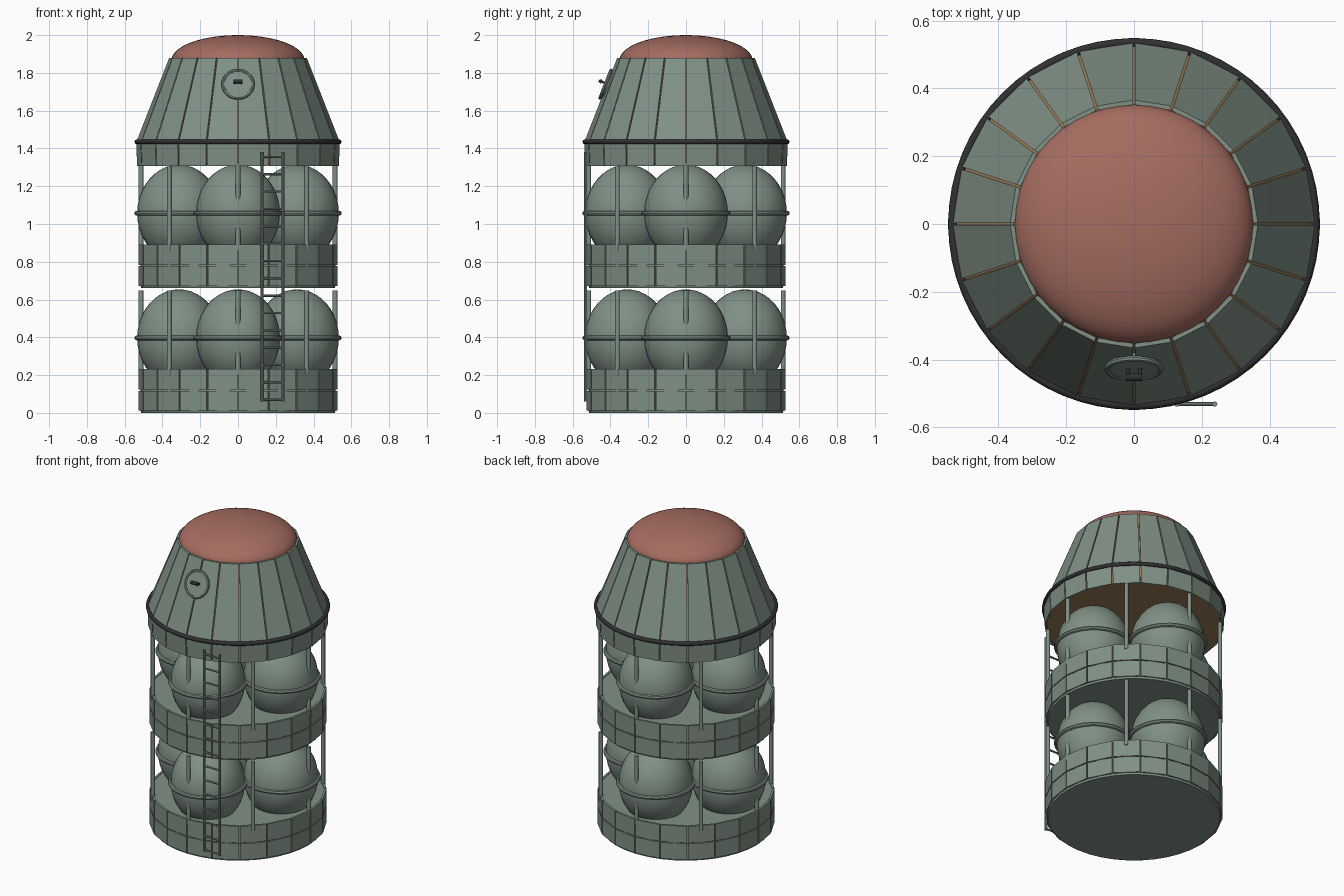
import bpy, bmesh, math
from mathutils import Matrix, Vector

if "Cube" in bpy.data.objects:
    bpy.data.objects.remove(bpy.data.objects["Cube"])

N = 20  # panels around the hull


def mat(name, rgb):
    m = bpy.data.materials.new(name)
    m.diffuse_color = (*rgb, 1)
    m.use_nodes = True
    m.node_tree.nodes["Principled BSDF"].inputs["Base Color"].default_value = m.diffuse_color
    return m


GREEN = mat("grey green", (0.216, 0.283, 0.238))
RED = mat("dull red", (0.376, 0.15, 0.117))
BROWN = mat("brown", (0.33, 0.2, 0.098))
BLACK = mat("near black", (0.03, 0.03, 0.03))


def make(name, bm, material, smooth=False):
    bmesh.ops.recalc_face_normals(bm, faces=bm.faces)
    me = bpy.data.meshes.new(name)
    bm.to_mesh(me)
    bm.free()
    me.materials.append(material)
    ob = bpy.data.objects.new(name, me)
    bpy.context.collection.objects.link(ob)
    if smooth:
        bpy.ops.object.select_all(action='DESELECT')
        bpy.context.view_layer.objects.active = ob
        ob.select_set(True)
        bpy.ops.object.shade_smooth_by_angle(angle=math.radians(40))
    return ob


def lathe(bm, profile, n, mtx=Matrix(), closed=False):
    """Revolve (radius, z) points around z; open ends are capped."""
    rings = [[bm.verts.new(mtx @ Vector((r * math.cos(math.tau * i / n), r * math.sin(math.tau * i / n), z)))
              for i in range(n)] for r, z in profile]
    pairs = list(zip(rings, rings[1:])) + ([(rings[-1], rings[0])] if closed else [])
    for a, b in pairs:
        for i in range(n):
            j = (i + 1) % n
            bm.faces.new((a[i], a[j], b[j], b[i]))
    if not closed:
        bm.faces.new(rings[0])
        bm.faces.new(rings[-1])


def torus(bm, R, r, mtx=Matrix(), n=48, m=10):
    lathe(bm, [(R + r * math.cos(math.tau * k / m), r * math.sin(math.tau * k / m)) for k in range(m)],
          n, mtx, True)


def rod(bm, p, q, r, n=10):
    p, q = Vector(p), Vector(q)
    d = q - p
    mtx = Matrix.Translation(p) @ d.to_track_quat('Z', 'Y').to_matrix().to_4x4()
    lathe(bm, [(r, 0), (r, d.length)], n, mtx)


def panels(name, rows, thick=0.01, gap=0.007):
    """Rows of separate flat plates, each row given as (r0, z0, r1, z1)."""
    bm = bmesh.new()
    for r0, z0, r1, z1 in rows:
        for i in range(N):
            corners = []
            for r, z in ((r0, z0), (r1, z1), (r1 - thick, z1), (r0 - thick, z0)):
                for k, s in ((i, 1), (i + 1, -1)):
                    a = math.tau * k / N
                    t = Vector((-math.sin(a), math.cos(a), 0)) * s * gap / 2
                    corners.append(bm.verts.new(Vector((r * math.cos(a), r * math.sin(a), z)) + t))
            v = corners
            for f in ((0, 1, 3, 2), (2, 3, 5, 4), (4, 5, 7, 6), (6, 7, 1, 0), (0, 2, 4, 6), (1, 7, 5, 3)):
                bm.faces.new([v[x] for x in f])
    return make(name, bm, GREEN)


# Two identical tank stages: deck, plates, tanks, bands and struts
for label, z, top in (("lower", 0.0, 0.648), ("upper", 0.66, 1.32)):
    bm = bmesh.new()
    lathe(bm, [(0.512, z), (0.516, z + 0.012), (0.516, z + 0.228)], 2 * N)
    make(label + "_deck", bm, GREEN)
    panels(label + "_deck_plates", [(0.527, z + 0.012, 0.527, z + 0.117),
                                    (0.527, z + 0.123, 0.527, z + 0.232)], 0.014)
    tanks, bands, struts = bmesh.new(), bmesh.new(), bmesh.new()
    for i in range(4):
        a = math.tau * i / 4
        move = Matrix.Translation((0.312 * math.cos(a), 0.312 * math.sin(a), z + 0.397))
        bmesh.ops.create_uvsphere(tanks, u_segments=32, v_segments=20, radius=1,
                                  matrix=move @ Matrix.Diagonal((0.222, 0.222, 0.257, 1)))
        torus(bands, 0.224, 0.013, move, 40, 8)
    for i in range(8):
        a = math.tau * i / 8
        x, y = 0.514 * math.cos(a), 0.514 * math.sin(a)
        rod(struts, (x, y, z + 0.2), (x, y, top), 0.013)
    make(label + "_tanks", tanks, GREEN, True)
    make(label + "_tank_bands", bands, GREEN, True)
    make(label + "_struts", struts, GREEN, True)

# Capsule: inner core, hull plates, bumper ring, dome
bm = bmesh.new()
lathe(bm, [(0.522, 1.312), (0.526, 1.435), (0.352, 1.87)], N)
make("capsule_core", bm, BROWN)
panels("skirt_plates", [(0.534, 1.308, 0.539, 1.43)])
panels("cone_plates", [(0.537, 1.438, 0.365, 1.878)], 0.013)
bm = bmesh.new()
torus(bm, 0.535, 0.013, Matrix.Translation((0, 0, 1.435)), 64)
make("bumper_ring", bm, BLACK, True)
bm = bmesh.new()
lathe(bm, [(0.352 * math.cos(t), 1.868 + 0.132 * math.sin(t))
           for t in [math.radians(89 * k / 14) for k in range(15)]], 48)
make("dome", bm, RED, True)

# Round hatch lying on the cone, with handle
tilt = math.atan2(0.172, 0.44)
hatch = Matrix.Translation((0, -0.426, 1.74)) @ Matrix.Rotation(math.pi / 2 - tilt, 4, 'X')
bm = bmesh.new()
lathe(bm, [(0.075, -0.02), (0.075, 0.004)], 32, hatch)
make("hatch_door", bm, GREEN, True)
bm = bmesh.new()
torus(bm, 0.079, 0.009, hatch, 40, 8)
make("hatch_rim", bm, GREEN, True)
bm = bmesh.new()
rod(bm, hatch @ Vector((-0.024, 0.005, 0.03)), hatch @ Vector((0.024, 0.005, 0.03)), 0.011)
for x in (-0.018, 0.018):
    rod(bm, hatch @ Vector((x, 0.005, 0)), hatch @ Vector((x, 0.005, 0.03)), 0.006)
make("hatch_handle", bm, BLACK, True)

# Ladder
bm = bmesh.new()
for x in (0.127, 0.238):
    rod(bm, (x, -0.531, 0.06), (x, -0.531, 1.382), 0.008, 8)
for k in range(15):
    z = 0.07 + k * 0.0918
    rod(bm, (0.127, -0.531, z), (0.238, -0.531, z), 0.006, 8)
make("ladder", bm, GREEN, True)
